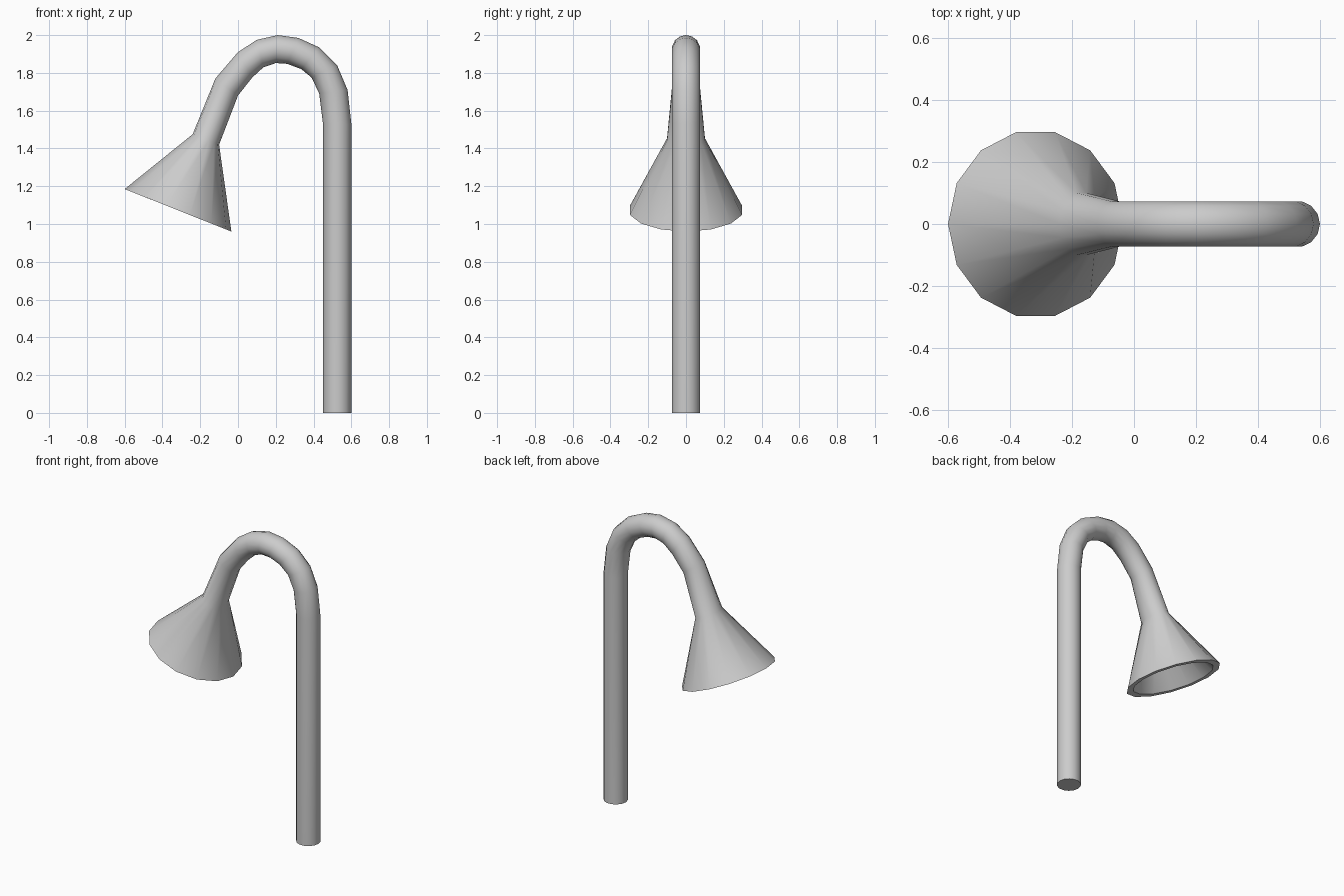
import bpy, bmesh
from math import sin, cos, pi, radians
from mathutils import Vector

if "Cube" in bpy.data.objects:
    bpy.data.objects.remove(bpy.data.objects["Cube"])

SIDES = 14

# Each ring: outer (x, z), inner (x, z), half-width in y
tube = [
    ((0.60, 0.00), (0.45, 0.00)),
    ((0.60, 1.53), (0.45, 1.53)),
    ((0.58, 1.71), (0.43, 1.69)),
    ((0.525, 1.84), (0.39, 1.775)),
    ((0.43, 1.935), (0.335, 1.82)),
    ((0.32, 1.985), (0.26, 1.848)),
    ((0.21, 2.00), (0.20, 1.852)),
    ((0.10, 1.975), (0.135, 1.83)),
    ((0.00, 1.91), (0.075, 1.775)),
    ((-0.12, 1.77), (0.00, 1.68)),
]
rings = [(a, b, 0.075) for a, b in tube]
rings += [
    ((-0.24, 1.475), (-0.10, 1.42), 0.103),       # neck of the shade
    ((-0.60, 1.185), (-0.035, 0.96), 0.304),      # shade rim, outside
    ((-0.56, 1.169), (-0.075, 0.976), 0.260),     # shade rim, inside
    ((-0.235, 1.415), (-0.13, 1.373), 0.070),     # top of the hollow
]


def add_ring(bm, outer, inner, half_y):
    """Elliptical ring in the plane through the two profile points and y."""
    a = Vector((outer[0], 0, outer[1]))
    b = Vector((inner[0], 0, inner[1]))
    mid, arm = (a + b) / 2, (a - b) / 2
    angles = [2 * pi * i / SIDES for i in range(SIDES)]
    return [bm.verts.new(mid + arm * cos(t) + Vector((0, half_y * sin(t), 0)))
            for t in angles]


# Post, bend and hollow shade as one continuous skin
bm = bmesh.new()
loops = [add_ring(bm, *r) for r in rings]
for p, q in zip(loops, loops[1:]):
    for i in range(SIDES):
        j = (i + 1) % SIDES
        bm.faces.new((p[i], p[j], q[j], q[i]))
bm.faces.new(loops[0])
bm.faces.new(loops[-1])
bmesh.ops.recalc_face_normals(bm, faces=bm.faces)

mesh = bpy.data.meshes.new("curved_lamp_post")
bm.to_mesh(mesh)
bm.free()
lamp = bpy.data.objects.new("curved_lamp_post", mesh)
bpy.context.collection.objects.link(lamp)

# Smooth sides with crisp rim and base
bpy.context.view_layer.objects.active = lamp
lamp.select_set(True)
bpy.ops.object.shade_smooth_by_angle(angle=radians(40))
